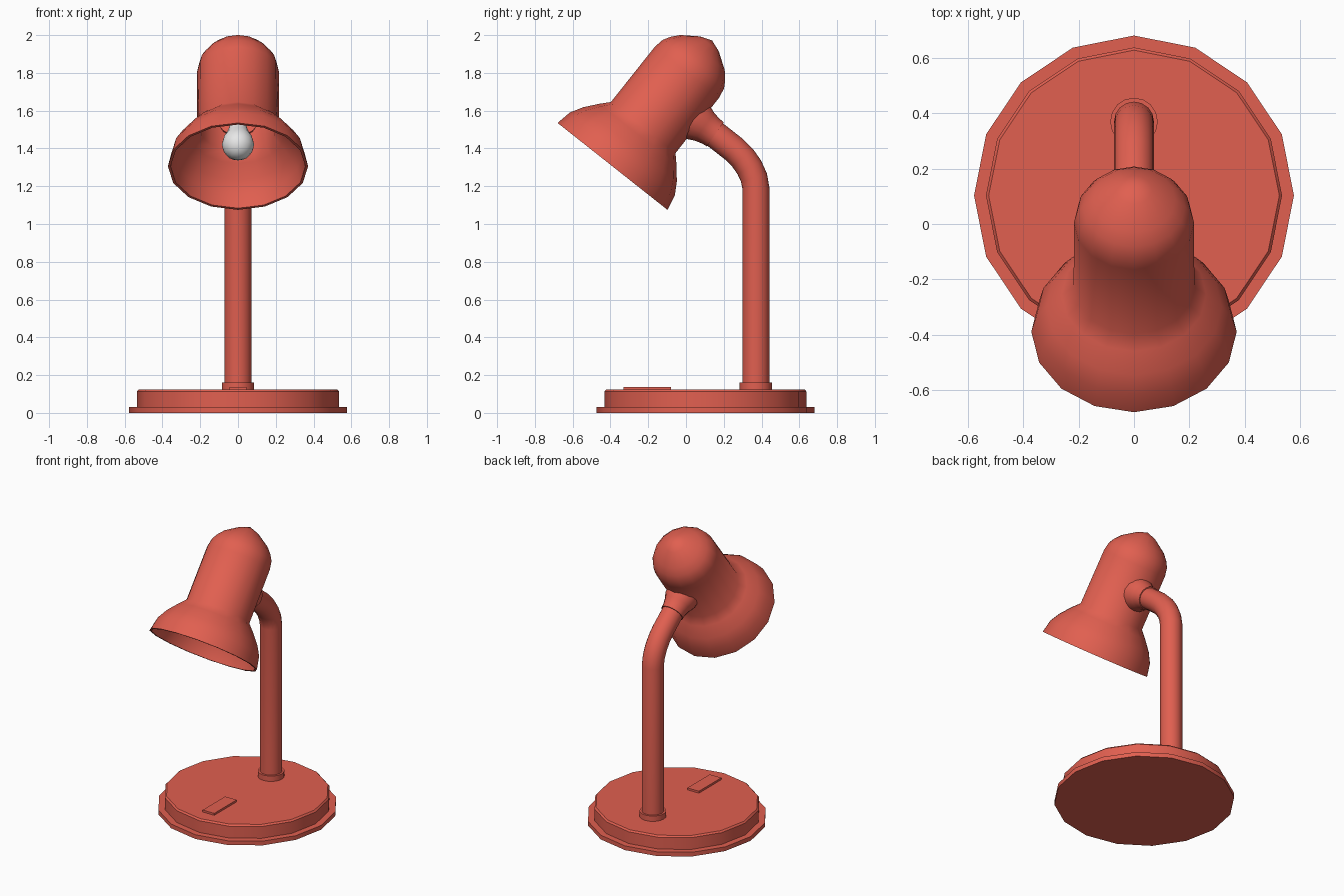
import bpy, bmesh, math
from mathutils import Matrix, Vector

cube = bpy.data.objects.get("Cube")
if cube:
    bpy.data.objects.remove(cube, do_unlink=True)

SIDES = 16
BASE_Y, POLE_Y = 0.103, 0.37


def material(name, rgb):
    m = bpy.data.materials.new(name)
    m.use_nodes = True
    colour = (*rgb, 1)
    m.diffuse_color = colour
    m.node_tree.nodes["Principled BSDF"].inputs["Base Color"].default_value = colour
    return m


RED = material("coral red", (0.75, 0.115, 0.08))
WHITE = material("bulb white", (0.8, 0.8, 0.8))


def finish(name, bm, mat, place=Matrix(), angle=35):
    """Turn a bmesh into a smooth object with sharp edges kept."""
    bmesh.ops.remove_doubles(bm, verts=bm.verts, dist=0.0001)
    bmesh.ops.recalc_face_normals(bm, faces=bm.faces)
    mesh = bpy.data.meshes.new(name)
    bm.to_mesh(mesh)
    bm.free()
    mesh.materials.append(mat)
    mesh.shade_smooth()
    mesh.set_sharp_from_angle(angle=math.radians(angle))
    ob = bpy.data.objects.new(name, mesh)
    ob.matrix_world = place
    bpy.context.collection.objects.link(ob)
    return ob


def lathe(name, profile, mat, place=Matrix(), angle=35):
    """Spin a (radius, height) profile around the local z axis."""
    bm = bmesh.new()
    verts = [bm.verts.new((r, 0, h)) for r, h in profile]
    edges = [bm.edges.new(pair) for pair in zip(verts, verts[1:])]
    bmesh.ops.spin(bm, geom=verts + edges, cent=(0, 0, 0), axis=(0, 0, 1),
                   angle=math.tau, steps=SIDES, use_merge=True)
    return finish(name, bm, mat, place, angle)


def tube(name, path, radius, mat):
    """Sweep a circle along a path lying in the y-z plane."""
    pts = [Vector((0, y, z)) for y, z in path]
    bm = bmesh.new()
    rings = []
    for i, p in enumerate(pts):
        direction = (pts[min(i + 1, len(pts) - 1)] - pts[max(i - 1, 0)]).normalized()
        side = direction.cross(Vector((1, 0, 0)))
        ring = []
        for k in range(SIDES):
            a = math.tau * k / SIDES
            offset = Vector((math.cos(a), 0, 0)) + side * math.sin(a)
            ring.append(bm.verts.new(p + radius * offset))
        rings.append(ring)
    for low, high in zip(rings, rings[1:]):
        for k in range(SIDES):
            n = (k + 1) % SIDES
            bm.faces.new((low[k], low[n], high[n], high[k]))
    bm.faces.new(rings[0])
    bm.faces.new(rings[-1])
    return finish(name, bm, mat)


# Stepped round base
at_base = Matrix.Translation((0, BASE_Y, 0))
lathe("base_plate", [(0, 0), (0.578, 0), (0.578, 0.03), (0, 0.03)], RED, at_base)
lathe("base_body", [(0, 0.02), (0.535, 0.02), (0.535, 0.113), (0.525, 0.124), (0, 0.124)],
      RED, at_base)

# Switch plate on the base
bm = bmesh.new()
bmesh.ops.create_cube(bm, size=1, matrix=Matrix.Diagonal((0.09, 0.25, 0.02, 1)))
finish("switch", bm, RED, Matrix.Translation((0, -0.205, 0.128)))

# Bent pole and its foot collar
lathe("pole_collar", [(0, 0.12), (0.086, 0.12), (0.086, 0.162), (0, 0.162)],
      RED, Matrix.Translation((0, POLE_Y, 0)))
tube("pole", [(POLE_Y, 0.12), (POLE_Y, 1.19), (0.36, 1.245), (0.335, 1.3), (0.3, 1.35),
              (0.255, 1.395), (0.14, 1.485)], 0.072, RED)

# Flared neck joining the pole to the shade
neck_place = Matrix.Translation((0, 0.155, 1.475)) @ Matrix.Rotation(0.961, 4, "X")
lathe("neck", [(0, 0), (0.078, 0), (0.08, 0.03), (0.09, 0.07), (0.107, 0.11),
               (0.112, 0.15), (0, 0.15)], RED, neck_place)

# Hollow shade: bell, barrel and dome, with an inner wall
WALL = 0.014
outer = [(0.371, 0), (0.354, 0.084), (0.317, 0.148), (0.261, 0.216), (0.218, 0.262),
         (0.217, 0.636), (0.207, 0.69), (0.185, 0.728), (0.15, 0.768),
         (0.065, 0.826), (0, 0.85)]
inner = [(max(r - WALL, 0), h - WALL if h > 0.6 else h) for r, h in outer]
shade_place = Matrix.Translation((0, -0.389, 1.305)) @ Matrix.Rotation(-0.669, 4, "X")
lathe("shade", outer + inner[::-1] + outer[:1], RED, shade_place, 50)

# Bulb and its holder inside the shade
lathe("bulb", [(0, 0.062), (0.035, 0.07), (0.064, 0.091), (0.081, 0.122), (0.085, 0.15),
               (0.077, 0.187), (0.06, 0.22), (0.047, 0.255), (0.042, 0.34), (0, 0.34)],
      WHITE, shade_place, 50)
lathe("bulb_holder", [(0, 0.33), (0.06, 0.33), (0.06, 0.82), (0, 0.82)], RED, shade_place)
